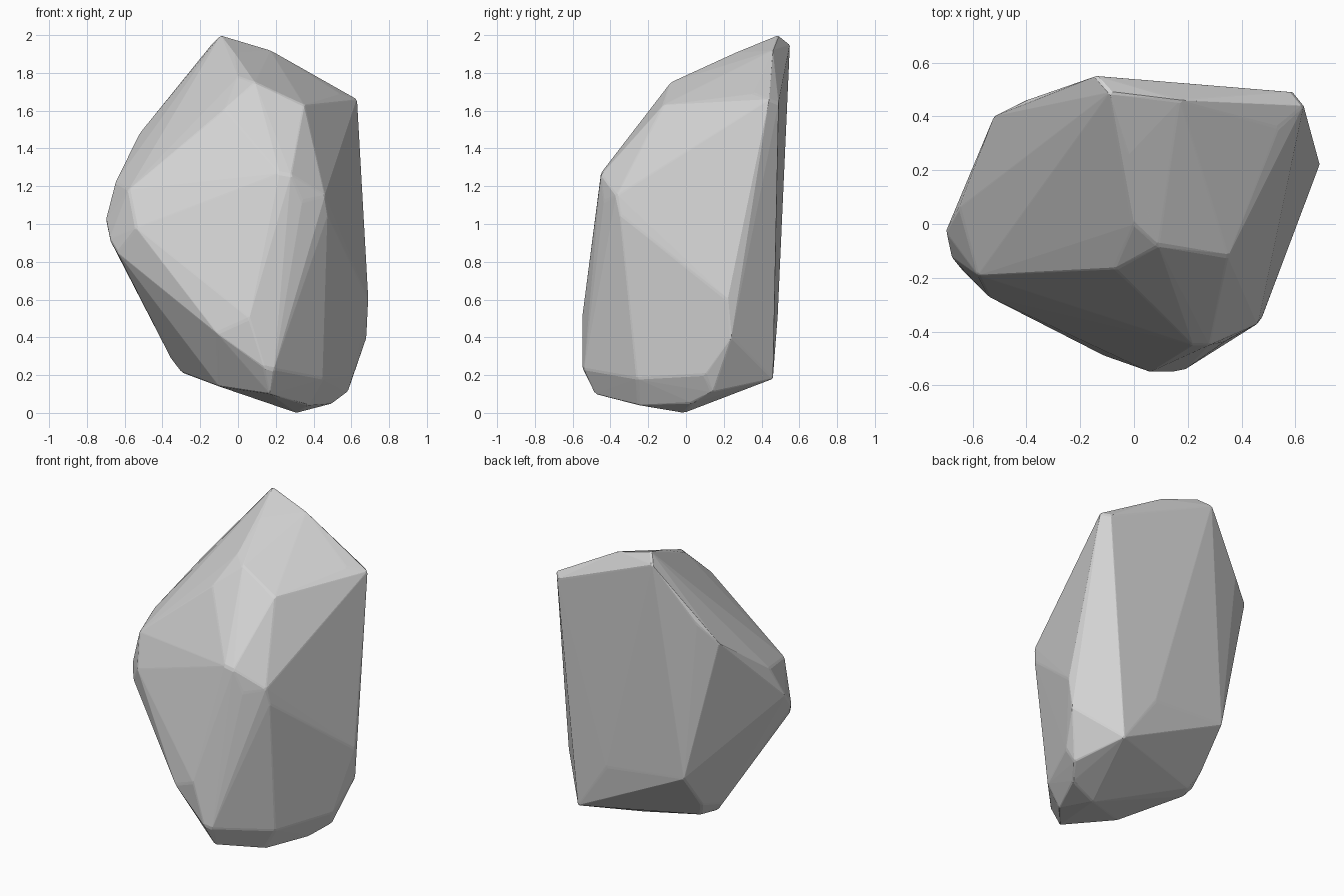
import bpy
import bmesh
import math

# Remove the default cube
default_cube = bpy.data.objects.get("Cube")
if default_cube:
    bpy.data.objects.remove(default_cube, do_unlink=True)


def make_material(name, colour):
    material = bpy.data.materials.new(name)
    material.use_nodes = True
    material.diffuse_color = colour
    shader = next(n for n in material.node_tree.nodes if n.type == "BSDF_PRINCIPLED")
    shader.inputs["Base Color"].default_value = colour
    shader.inputs["Roughness"].default_value = .9
    return material


def hull_of(points):
    """Convex shell around the points, without the unused ones."""
    bm = bmesh.new()
    for point in points:
        bm.verts.new(point)
    hull = bmesh.ops.convex_hull(bm, input=bm.verts[:], use_existing_faces=False)
    unused = hull["geom_interior"] + hull["geom_unused"]
    loose = {item for item in unused if isinstance(item, bmesh.types.BMVert)}
    bmesh.ops.delete(bm, geom=list(loose), context="VERTS")
    return bm


def worn_stone(name, corner_groups, wear, material):
    """Convex stone whose edges are chamfered by insetting every facet."""
    rough = hull_of([corner for group in corner_groups for corner in group])
    bmesh.ops.dissolve_limit(rough, angle_limit=math.radians(3),
                             verts=rough.verts[:], edges=rough.edges[:])
    inset = []
    for face in rough.faces:
        centre = face.calc_center_median()
        for vert in face.verts:
            inset.append(vert.co + (centre - vert.co).normalized() * wear)
    rough.free()

    bm = hull_of(inset)
    bmesh.ops.recalc_face_normals(bm, faces=bm.faces[:])
    mesh = bpy.data.meshes.new(name)
    bm.to_mesh(mesh)
    bm.free()
    mesh.materials.append(material)
    stone = bpy.data.objects.new(name, mesh)
    bpy.context.collection.objects.link(stone)


# Peak and the sloping crest behind it
peak = [(-.09, .49, 2), (-.14, .55, 1.95), (.17, .46, 1.92),
        (.63, .44, 1.66), (.59, .49, 1.64), (.54, .36, 1.69),
        (-.02, .27, 1.91), (-.52, .4, 1.48), (-.4, .46, 1.6)]

# Brow where the crest breaks into the front face
brow = [(0, 0, 1.78), (.09, -.08, 1.75), (.25, -.145, 1.63),
        (.35, -.12, 1.63), (-.07, -.165, 1.61)]

# Blunt corner on the left of the front face
west_corner = [(-.58, -.19, 1.18), (-.65, .06, 1.22), (-.7, -.03, 1.02),
               (-.68, -.12, .92), (-.64, -.17, .85), (-.54, -.27, .98)]

# Front ridge running down to the toe
front_ridge = [(.22, -.45, 1.27), (.28, -.45, 1.26), (.34, -.435, 1.12),
               (.46, -.37, 1.15), (.475, -.35, 1.05),
               (.06, -.55, .5), (-.11, -.49, .42),
               (.14, -.55, .24), (.19, -.54, .23)]

# Right flank and lower back
flanks = [(.69, .22, .6), (.68, .24, .4), (.61, .1, .2), (.58, .14, .11),
          (.24, .485, .5), (-.3, .45, .55), (.46, .46, .18)]

# Tapered underside
underside = [(.17, -.48, .1), (-.1, -.27, .14), (-.35, .12, .28),
             (-.3, .1, .215), (-.25, .2, .21), (-.3, .26, .31),
             (.45, -.26, .18), (.37, -.25, .04), (.31, -.01, 0), (.5, .03, .05)]

stone_grey = make_material("stone grey", (.65, .65, .65, 1))
worn_stone("rock", [peak, brow, west_corner, front_ridge, flanks, underside],
           .012, stone_grey)
